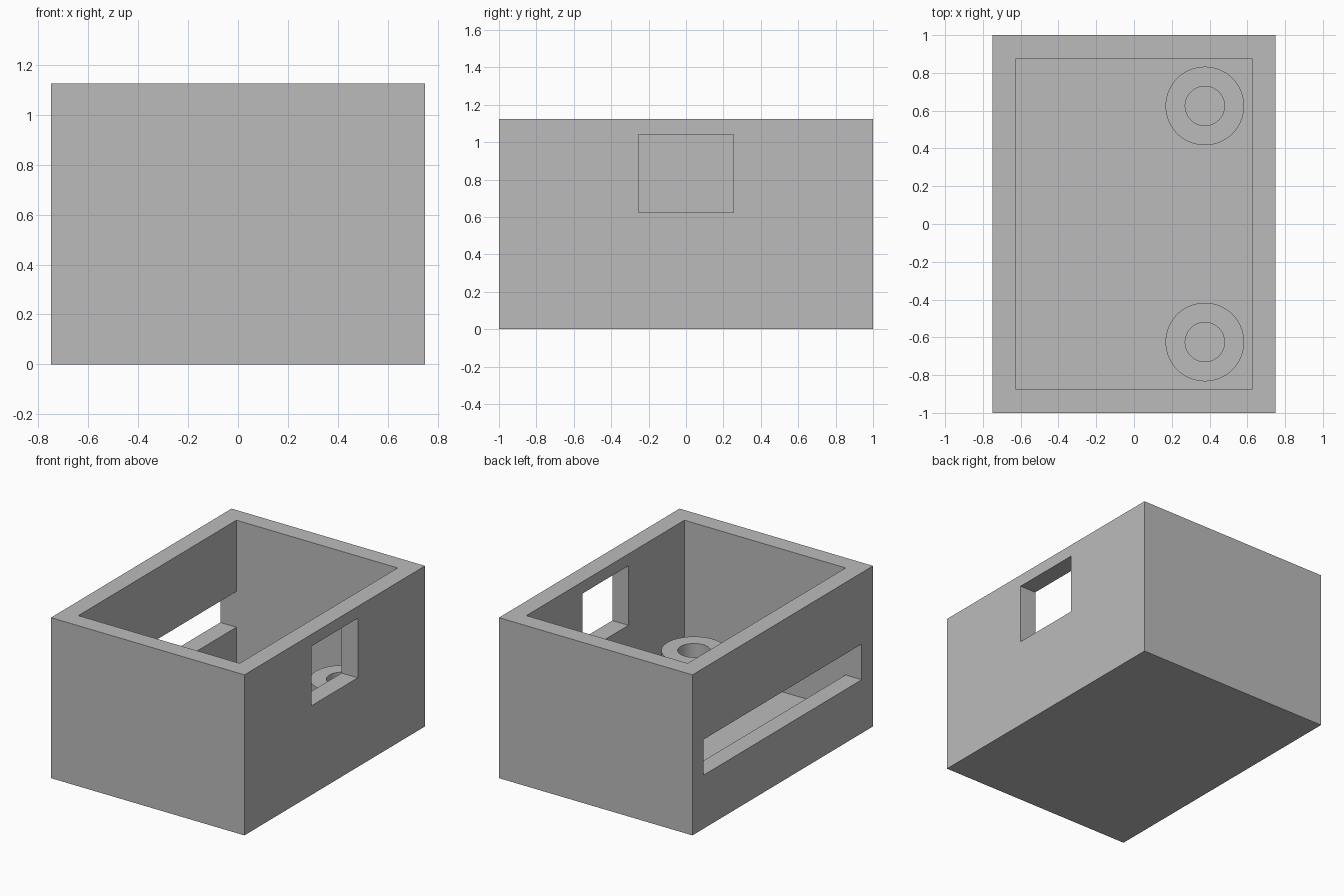
import bpy
import bmesh
from math import radians
from mathutils import Matrix, Vector

if "Cube" in bpy.data.objects:
    bpy.data.objects.remove(bpy.data.objects["Cube"], do_unlink=True)

GREY = (0.5, 0.5, 0.5, 1.0)
WALL = 0.125
WIDTH, LENGTH, HEIGHT = 1.5, 2.0, 1.125

grey = bpy.data.materials.new("plain grey")
grey.use_nodes = True
grey.diffuse_color = GREY
grey.node_tree.nodes["Principled BSDF"].inputs["Base Color"].default_value = GREY


def make_object(name, bm):
    mesh = bpy.data.meshes.new(name)
    bmesh.ops.recalc_face_normals(bm, faces=bm.faces)
    bm.to_mesh(mesh)
    bm.free()
    mesh.materials.append(grey)
    obj = bpy.data.objects.new(name, mesh)
    bpy.context.collection.objects.link(obj)
    return obj


def box(name, low, high):
    low, high = Vector(low), Vector(high)
    bm = bmesh.new()
    place = Matrix.Translation((low + high) / 2) @ Matrix.Diagonal((*(high - low), 1))
    bmesh.ops.create_cube(bm, size=1, matrix=place)
    return make_object(name, bm)


def activate(obj):
    bpy.ops.object.select_all(action="DESELECT")
    obj.select_set(True)
    bpy.context.view_layer.objects.active = obj


def cut(target, cutter):
    cutter.hide_render = True
    mod = target.modifiers.new("cut", "BOOLEAN")
    mod.operation = "DIFFERENCE"
    mod.solver = "EXACT"
    mod.object = cutter
    activate(target)
    bpy.ops.object.modifier_apply(modifier=mod.name)
    bpy.data.objects.remove(cutter, do_unlink=True)


def boss(name, x, y, outer, inner, bottom, top):
    # Hollow post: spin an open profile around the vertical axis
    bm = bmesh.new()
    profile = [(outer, bottom), (outer, top), (inner, top), (inner, bottom)]
    verts = [bm.verts.new((r, 0, z)) for r, z in profile]
    edges = [bm.edges.new(pair) for pair in zip(verts, verts[1:] + verts[:1])]
    bmesh.ops.spin(bm, geom=verts + edges, cent=(0, 0, 0), axis=(0, 0, 1),
                   angle=radians(360), steps=64, use_merge=True)
    bmesh.ops.remove_doubles(bm, verts=bm.verts, dist=0.0001)
    obj = make_object(name, bm)
    obj.location = (x, y, 0)
    activate(obj)
    bpy.ops.object.shade_smooth_by_angle(angle=radians(30))
    return obj


# Open-topped case
hx, hy = WIDTH / 2, LENGTH / 2
ix, iy = hx - WALL, hy - WALL
case = box("case", (-hx, -hy, 0), (hx, hy, HEIGHT))
cut(case, box("cavity_cutter", (-ix, -iy, WALL), (ix, iy, HEIGHT + 0.2)))

# Window in the left wall, long slot in the right wall
cut(case, box("window_cutter", (ix - 0.1, -0.255, 0.625), (hx + 0.1, 0.255, 1.042)))
cut(case, box("slot_cutter", (-hx - 0.1, -iy, 0.375), (-ix + 0.1, iy, 0.625)))

# Two mounting bosses on the floor
for side, y in (("front", -0.625), ("back", 0.625)):
    boss(side + "_boss", 0.375, y, 0.208, 0.104, WALL, 0.375)
